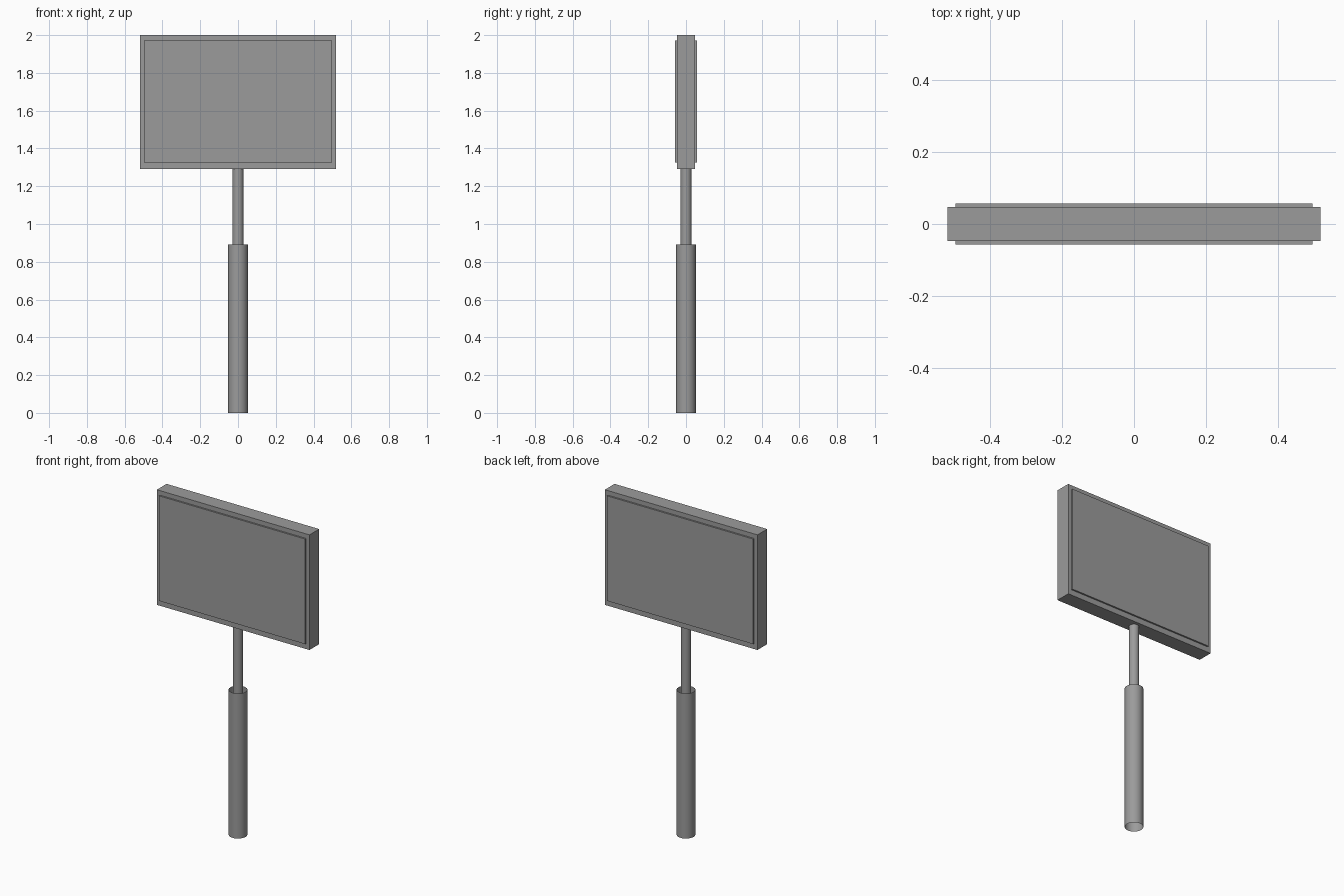
import bpy

if "Cube" in bpy.data.objects:
    bpy.data.objects.remove(bpy.data.objects["Cube"], do_unlink=True)

# Single grey for the whole sign
grey = bpy.data.materials.new("mid_grey")
grey.use_nodes = True
color = (0.33, 0.33, 0.33, 1)
grey.diffuse_color = color
grey.node_tree.nodes["Principled BSDF"].inputs["Base Color"].default_value = color


def box(name, width, depth, bottom, top, y=0):
    bpy.ops.mesh.primitive_cube_add(size=1, location=(0, y, (bottom + top) / 2))
    obj = bpy.context.object
    obj.name = name
    obj.scale = (width, depth, top - bottom)
    bpy.ops.object.transform_apply(location=False, rotation=False, scale=True)
    obj.data.materials.append(grey)


def tube(name, radius, bottom, top):
    bpy.ops.mesh.primitive_cylinder_add(
        vertices=32, radius=radius, depth=top - bottom,
        end_fill_type='NOTHING', location=(0, 0, (bottom + top) / 2))
    obj = bpy.context.object
    obj.name = name
    obj.data.materials.append(grey)
    bpy.ops.object.shade_smooth_by_angle()


# Open-ended telescoping post
tube("lower_post", 0.052, 0, 0.892)
tube("upper_post", 0.029, 0.85, 1.292)

# Sign board with a raised panel on each face
board_depth, panel_depth = 0.094, 0.01
box("sign_board", 1.038, board_depth, 1.292, 2)
for name, side in (("front_panel", -1), ("back_panel", 1)):
    box(name, 0.994, panel_depth, 1.326, 1.972,
        side * (board_depth + panel_depth) / 2)
